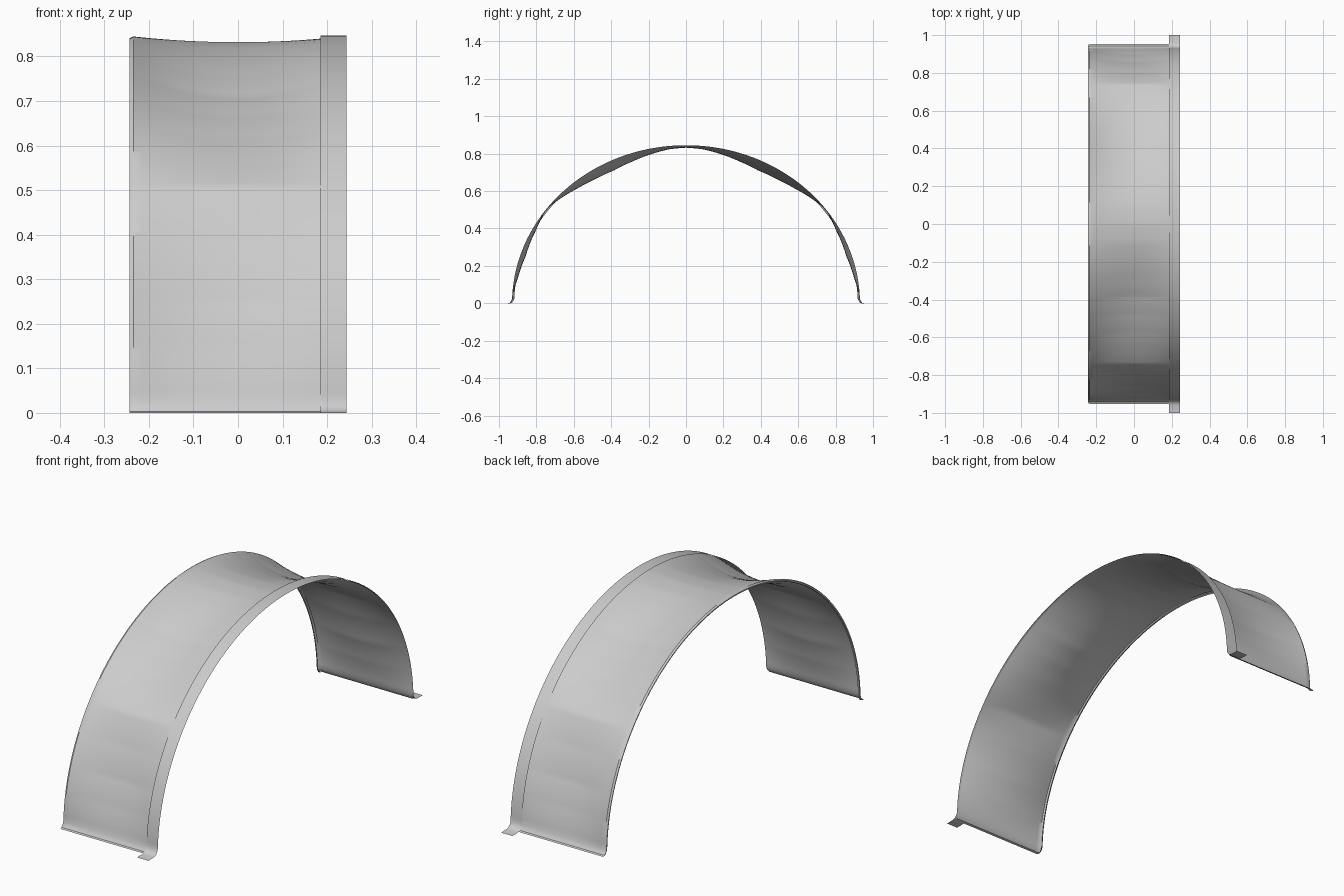
import bpy, bmesh
from math import sin, cos, radians, hypot

if "Cube" in bpy.data.objects:
    bpy.data.objects.remove(bpy.data.objects["Cube"])

A, B = 0.93, 0.845          # arch half-span and rise
SPAN = 0.235                # half-width between the taut edges

# inward sag at mid-width, keyed by arch angle (crease at 37 degrees)
SAG = [(0, 0), (3.5, .005), (10, .020), (18, .029), (28, .020), (37, .001),
       (43, .019), (50, .038), (57, .050), (64, .054), (71, .044),
       (78, .030), (84, .018), (90, .013)]


def sag(deg):
    for (a, s), (b, t) in zip(SAG, SAG[1:]):
        if deg <= b:
            return s + (t - s) * (deg - a) / (b - a)
    return SAG[-1][1]


def arch_point(deg, inset):
    """Point on the arch, moved inward along the normal."""
    c, s = cos(radians(deg)), sin(radians(deg))
    ny, nz = c / A, s / B
    n = hypot(ny, nz)
    return A * c - inset * ny / n, B * s - inset * nz / n


def sheet(name, columns, foot):
    """Half arch lofted over columns (x, inset, sag factor), mirrored in y."""
    bm = bmesh.new()
    angles = [3 + i for i in range(88)]
    rows = []
    for y, z in foot:
        rows.append([bm.verts.new((x, y - inset, z)) for x, inset, k in columns])
    for d in angles:
        row = []
        for x, inset, k in columns:
            y, z = arch_point(d, inset + k * sag(d))
            row.append(bm.verts.new((x, max(y, 0) if d < 90 else 0, z)))
        rows.append(row)
    for r, q in zip(rows, rows[1:]):
        for i in range(len(r) - 1):
            bm.faces.new((r[i], q[i], q[i + 1], r[i + 1]))
    bmesh.ops.recalc_face_normals(bm, faces=bm.faces)
    if sum(f.normal.z for f in bm.faces) < 0:
        bmesh.ops.reverse_faces(bm, faces=bm.faces)
    me = bpy.data.meshes.new(name)
    bm.to_mesh(me)
    bm.free()
    ob = bpy.data.objects.new(name, me)
    bpy.context.collection.objects.link(ob)
    mod = ob.modifiers.new("mirror", 'MIRROR')
    mod.use_axis = (False, True, False)
    mod.merge_threshold = 0.0005
    bpy.ops.object.select_all(action='DESELECT')
    ob.select_set(True)
    bpy.context.view_layer.objects.active = ob
    bpy.ops.object.shade_smooth_by_angle(angle=radians(35))
    return ob


# saddle-shaped sheet with a folded hem on its left edge
cols = [(-0.236, .012, 0), (-0.242, .010, 0), (-0.243, .004, 0)]
n = 24
for i in range(n + 1):
    x = -SPAN + 2 * SPAN * i / n
    cols.append((x, 0, 1 - (x / SPAN) ** 2))
sheet("arch_cover", cols,
      [(.952, 0), (.942, .003), (.935, .012), (.930, .025)])

# flat edge band lapped over the right side, with a foot tab turned outward
band = [(.185 + .058 * i / 4, -.002, 0) for i in range(5)]
sheet("edge_band", band,
      [(.998, 0), (.958, .001), (.943, .006), (.935, .015), (.930, .027)])
